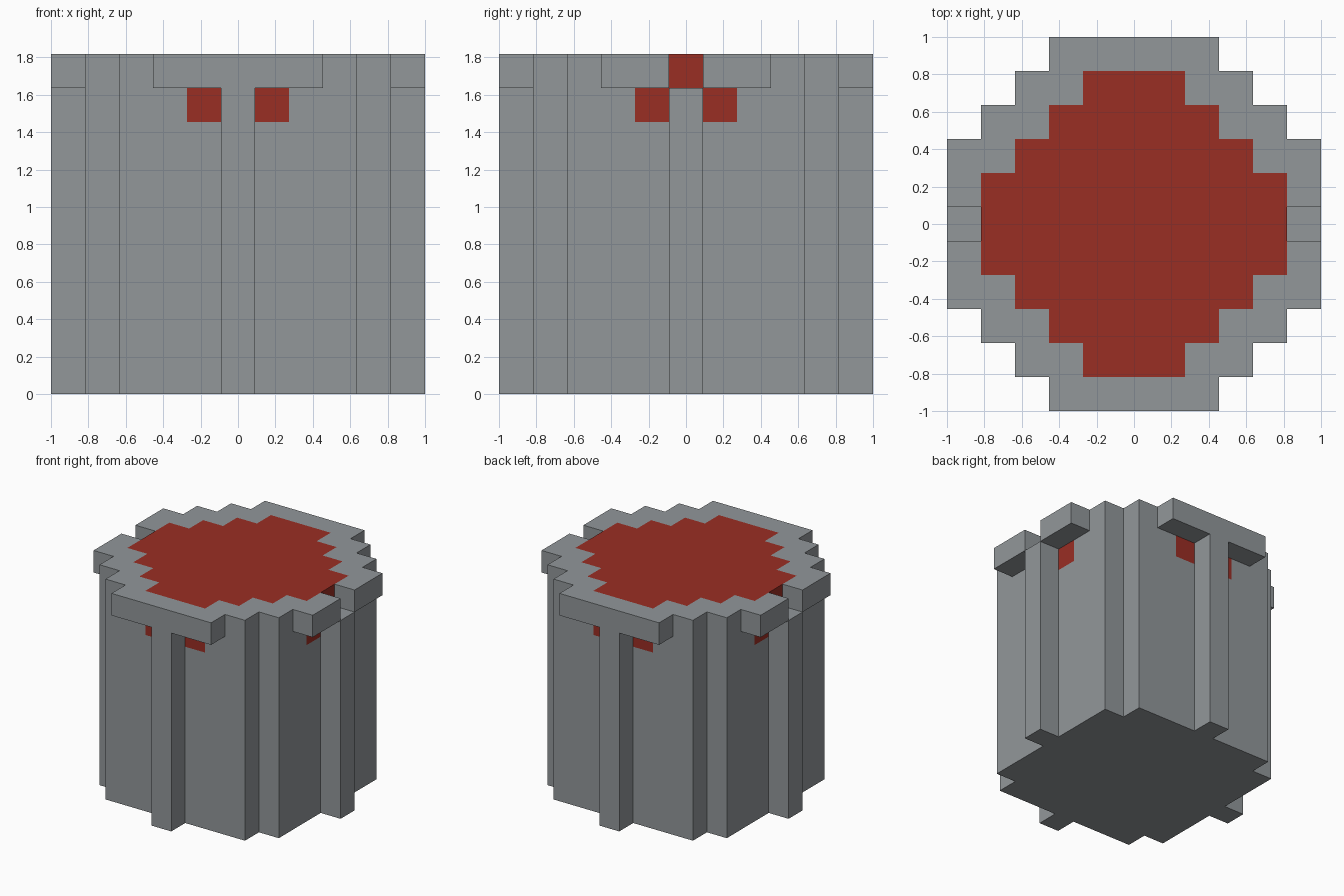
import bpy, bmesh, math

cube = bpy.data.objects.get("Cube")
if cube:
    bpy.data.objects.remove(cube, do_unlink=True)

U = 2 / 11  # one block


def srgb(*rgb):
    return tuple(((c / 255 + 0.055) / 1.055) ** 2.4 for c in rgb) + (1.0,)


def material(name, color):
    m = bpy.data.materials.new(name)
    m.use_nodes = True
    m.diffuse_color = color
    bsdf = m.node_tree.nodes["Principled BSDF"]
    bsdf.inputs["Base Color"].default_value = color
    bsdf.inputs["Roughness"].default_value = 0.8
    return m


grey = material("stone_grey", srgb(146, 151, 154))
red = material("brick_red", srgb(154, 46, 36))


def four_way(quarter):
    """Repeat a counter-clockwise quarter outline around the z axis."""
    points = []
    for _ in range(4):
        points += quarter
        quarter = [(-y, x) for x, y in quarter]
    return points


def prism(name, outline, levels, materials, is_second=None):
    """Extrude an outline through the given levels (all in blocks)."""
    bm = bmesh.new()
    rings = [[bm.verts.new((x * U, y * U, z * U)) for x, y in outline] for z in levels]
    bm.faces.new(rings[0][::-1])
    bm.faces.new(rings[-1])
    n = len(outline)
    for low, high in zip(rings, rings[1:]):
        for i in range(n):
            j = (i + 1) % n
            bm.faces.new((low[i], low[j], high[j], high[i]))
    bm.normal_update()
    if is_second:
        for f in bm.faces:
            f.material_index = int(is_second(f))
    mesh = bpy.data.meshes.new(name)
    bm.to_mesh(mesh)
    bm.free()
    for m in materials:
        mesh.materials.append(m)
    obj = bpy.data.objects.new(name, mesh)
    bpy.context.collection.objects.link(obj)
    return obj


# Body: square tower with notched corners, red openings under the rim
def is_opening(f):
    c = f.calc_center_median() / U
    return abs(f.normal.z) < 0.5 and c.z > 8 and abs(min(abs(c.x), abs(c.y)) - 1) < 0.1


body = four_way([(4.5, 0.5), (4.5, 1.5), (4.5, 3.5), (3.5, 3.5),
                 (3.5, 4.5), (1.5, 4.5), (0.5, 4.5)])
prism("tower_body", body, (0, 8, 9), (grey, red), is_opening)

# Pilasters: one in the middle of each side
post = [(4.5, -0.5), (5.5, -0.5), (5.5, 0.5), (4.5, 0.5)]
for i, side in enumerate(("left", "back", "right", "front")):
    pilaster = prism(side + "_pilaster", post, (0, 9), (grey,))
    pilaster.rotation_euler.z = i * math.pi / 2

# Top filling inside the rim
fill = four_way([(4.5, 1.5), (3.5, 1.5), (3.5, 2.5), (2.5, 2.5),
                 (2.5, 3.5), (1.5, 3.5), (1.5, 4.5)])
prism("top_filling", fill, (9, 10), (red,))

# Rim: two stepped halves with a gap on the left and right sides
outer = [(4.5, 0.5), (5.5, 0.5), (5.5, 2.5), (4.5, 2.5), (4.5, 3.5),
         (3.5, 3.5), (3.5, 4.5), (2.5, 4.5), (2.5, 5.5)]
inner = [(1.5, 4.5), (1.5, 3.5), (2.5, 3.5), (2.5, 2.5),
         (3.5, 2.5), (3.5, 1.5), (4.5, 1.5)]


def flipped(points):
    return [(-x, y) for x, y in reversed(points)]


half_rim = outer + flipped(outer) + flipped(inner) + inner
for i, side in enumerate(("back", "front")):
    rim = prism(side + "_rim", half_rim, (9, 10), (grey,))
    rim.rotation_euler.z = i * math.pi
